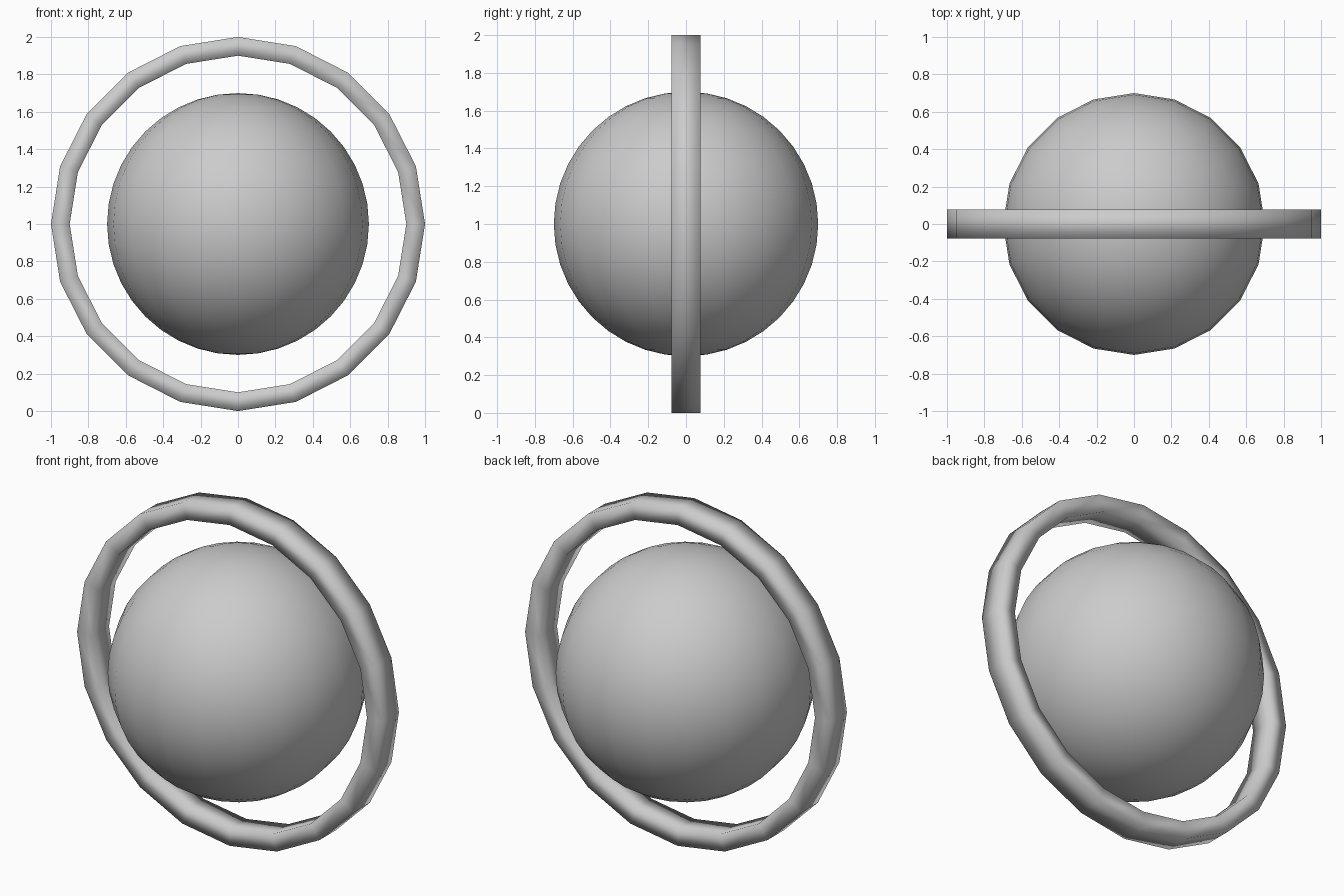
import bpy
import math

if "Cube" in bpy.data.objects:
    bpy.data.objects.remove(bpy.data.objects["Cube"])

CENTRE = (0, 0, 1)
SIDES = 20


def finish(obj, name):
    obj.name = name
    bpy.ops.object.shade_smooth()


# Globe: upright sphere
bpy.ops.mesh.primitive_uv_sphere_add(segments=SIDES, ring_count=SIDES,
                                     radius=0.7, location=CENTRE)
finish(bpy.context.object, "globe")

# Ring: open band standing upright, thickened inwards to a rectangular section
bpy.ops.mesh.primitive_cylinder_add(vertices=SIDES, radius=1.0, depth=0.156,
                                    end_fill_type='NOTHING', location=CENTRE,
                                    rotation=(math.radians(90), 0, 0))
ring = bpy.context.object
solid = ring.modifiers.new("thickness", 'SOLIDIFY')
solid.thickness = 0.1
solid.offset = -1
bpy.ops.object.modifier_apply(modifier=solid.name)
finish(ring, "outer_ring")
